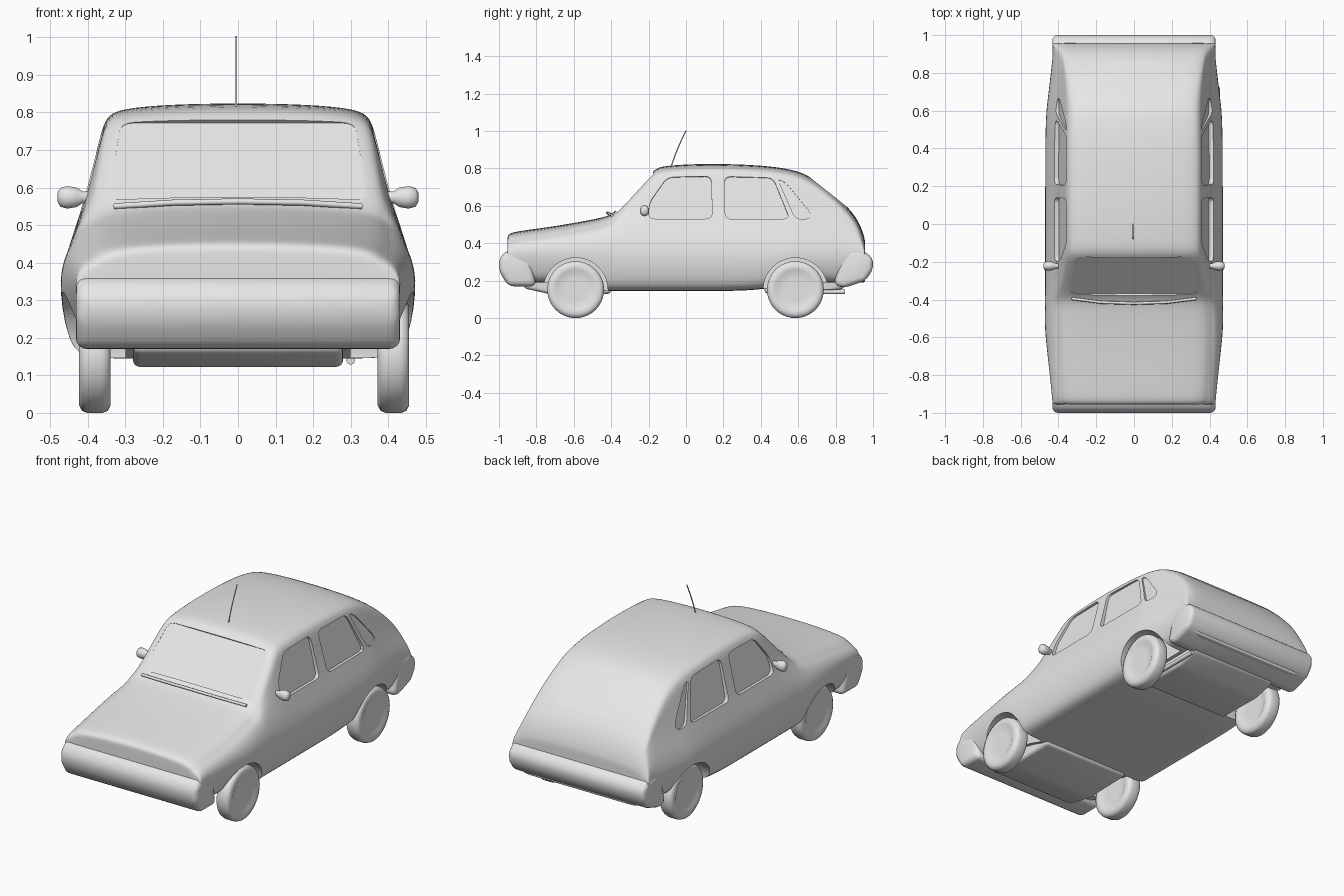
import bpy, bmesh, math
from mathutils import Vector

if "Cube" in bpy.data.objects:
    bpy.data.objects.remove(bpy.data.objects["Cube"], do_unlink=True)

grey = bpy.data.materials.new("light_grey")
grey.use_nodes = True
grey.diffuse_color = (0.8, 0.8, 0.8, 1)
grey.node_tree.nodes["Principled BSDF"].inputs["Base Color"].default_value = (0.8, 0.8, 0.8, 1)


def add_object(name, data):
    obj = bpy.data.objects.new(name, data)
    bpy.context.scene.collection.objects.link(obj)
    if not data.materials:
        data.materials.append(grey)
    return obj


def finish(name, bm):
    bmesh.ops.recalc_face_normals(bm, faces=bm.faces[:])
    mesh = bpy.data.meshes.new(name)
    bm.to_mesh(mesh)
    bm.free()
    return add_object(name, mesh)


def smooth(obj, degrees=35):
    bpy.ops.object.select_all(action='DESELECT')
    obj.select_set(True)
    bpy.context.view_layer.objects.active = obj
    bpy.ops.object.shade_smooth_by_angle(angle=math.radians(degrees))


def bake(obj):
    """Replace the mesh by its modified version."""
    graph = bpy.context.evaluated_depsgraph_get()
    mesh = bpy.data.meshes.new_from_object(obj.evaluated_get(graph))
    obj.modifiers.clear()
    obj.data = mesh


def loft(bm, rings):
    """Skin closed rings of equal size and cap both ends."""
    rows = [[bm.verts.new(p) for p in ring] for ring in rings]
    n = len(rows[0])
    for a, b in zip(rows, rows[1:]):
        for i in range(n):
            j = (i + 1) % n
            bm.faces.new((a[i], a[j], b[j], b[i]))
    return [bm.faces.new(rows[0]), bm.faces.new(rows[-1])]


def rounded(points, radius):
    out = []
    for i, p in enumerate(points):
        a, b = points[i - 1], points[(i + 1) % len(points)]
        ra = min(radius, (a - p).length * 0.45)
        rb = min(radius, (b - p).length * 0.45)
        p0, p1 = p + (a - p).normalized() * ra, p + (b - p).normalized() * rb
        for t in (0, 0.25, 0.5, 0.75, 1):
            out.append(p0 * (1 - t) ** 2 + p * 2 * t * (1 - t) + p1 * t ** 2)
    return out


def ring_x(x, y, z, ry, rz, n=32):
    """Ellipse facing along x."""
    return [Vector((x, y + ry * math.cos(a), z + rz * math.sin(a)))
            for a in (math.tau * i / n for i in range(n))]


def body_ring(y, top, edge):
    """Cross-section of the shell at y, from roof height and roof edge width."""
    wide = 0.484 - 0.12 * max(0, abs(y) - 0.55)
    low = 0.145 if abs(y) < 0.5 else 0.19
    belt = min(0.52, top - 0.07)
    mid = min(0.36, belt - 0.05)
    belt_w = wide - 0.4 * (belt - 0.36)
    rim = top - 0.04
    half = [(0.3, low), (wide - 0.065, low), (wide - 0.03, low + 0.05), (wide, mid),
            (belt_w, belt), (edge + (belt_w - edge) * 0.25, rim + (belt - rim) * 0.25),
            (edge, rim), (edge - 0.035, top - 0.015), (0.18, top - 0.003)]
    right = [Vector((x, y, z)) for x, z in half]
    left = [Vector((-x, y, z)) for x, z in reversed(half)]
    return [Vector((0, y, low))] + right + [Vector((0, y, top))] + left


# Body shell: y, roof height, roof edge half width
stations = [
    (-.955, .44, .37), (-.94, .457, .38), (-.88, .468, .385), (-.7, .492, .395),
    (-.55, .518, .395), (-.44, .54, .39), (-.4, .555, .388), (-.36, .59, .384),
    (-.2, .765, .362), (-.155, .805, .355), (-.1, .817, .353), (.1, .828, .355),
    (.4, .82, .355), (.58, .795, .35), (.66, .76, .35), (.78, .68, .36),
    (.9, .56, .375), (.94, .48, .385), (.957, .42, .385)]
bm = bmesh.new()
caps = loft(bm, [body_ring(*s) for s in stations])
bmesh.ops.recalc_face_normals(bm, faces=bm.faces[:])
bmesh.ops.inset_individual(bm, faces=caps, thickness=0.02)
body = finish("body", bm)
sub = body.modifiers.new("round", 'SUBSURF')
sub.levels = sub.render_levels = 2
bake(body)

# Cutter for window recesses and wheel arches
bm = bmesh.new()


def recess(points, normal, depth, radius=0.035):
    loop = rounded([Vector(p) for p in points], radius)
    n = Vector(normal).normalized()
    loft(bm, [[p - n * depth for p in loop], [p + n * 0.08 for p in loop]])


recess([(-.345, -.378, .575), (.345, -.378, .575), (.312, -.182, .782), (-.312, -.182, .782)],
       (0, -.73, .68), 0.015)
recess([(-.345, .88, .587), (.345, .88, .587), (.3, .66, .762), (-.3, .66, .762)],
       (0, .62, .78), 0.006)
side_windows = [
    [(-.2, .53), (-.195, .62), (-.1, .755), (.135, .76), (.14, .53)],
    [(.21, .528), (.205, .758), (.465, .752), (.555, .53)],
    [(.49, .748), (.535, .725), (.67, .56), (.655, .53), (.585, .53)]]
for s in (1, -1):
    for outline in side_windows:
        recess([(s * (.418 - .22 * (z - .52)), y, z) for y, z in outline], (s, 0, .2), 0.018)
    for y in (-.59, .585):
        loft(bm, [ring_x(s * x, y, .15, .172, .172, 48) for x in (.3, .6)])
cutter = finish("cutter", bm)
cutter.hide_render = True
cut = body.modifiers.new("cut", 'BOOLEAN')
cut.operation = 'DIFFERENCE'
cut.solver = 'EXACT'
cut.object = cutter
bake(body)
bpy.data.objects.remove(cutter, do_unlink=True)
smooth(body)


# Bumpers and underfloor pans: side profiles carried across the car
def bar(name, profile, half, bevel):
    bm = bmesh.new()
    loft(bm, [[Vector((x, y, z)) for y, z in profile] for x in (-half, half)])
    bmesh.ops.bevel(bm, geom=bm.edges[:], offset=bevel, segments=4,
                    profile=0.5, affect='EDGES', clamp_overlap=True)
    smooth(finish(name, bm), 50)


bar("front_bumper", [(-.84, .37), (-.955, .365), (-1, .32), (-1, .25), (-.95, .17), (-.8, .17)], .432, .03)
bar("rear_bumper", [(.84, .37), (.95, .36), (1, .32), (1, .26), (.96, .2), (.84, .16), (.79, .18)], .432, .03)
bar("front_pan", [(-.87, .3), (-.87, .16), (-.7, .122), (-.4, .13), (-.4, .3)], .28, .02)
bar("rear_pan", [(.85, .3), (.85, .16), (.7, .125), (.42, .13), (.42, .3)], .28, .02)

# Wheels: radius and offset from the wheel centre
tread = [(.06, .034), (.095, .034), (.11, .041), (.132, .042), (.147, .034), (.152, .02)]
tread = tread + [(r, -x) for r, x in reversed(tread)]
for end, y in (("front", -.59), ("rear", .585)):
    for side, x in (("left", .414), ("right", -.381)):
        bm = bmesh.new()
        loft(bm, [ring_x(x + dx, y, .152, r, r, 40) for r, dx in tread])
        smooth(finish(f"{end}_{side}_wheel", bm), 50)

# Door mirrors
for side, s in (("left", 1), ("right", -1)):
    bm = bmesh.new()
    shape = [(.37, .012, .014), (.415, .014, .016), (.43, .022, .026),
             (.455, .025, .03), (.473, .021, .025), (.48, .01, .013)]
    loft(bm, [ring_x(s * x, -.222, .574, ry, rz, 16) for x, ry, rz in shape])
    smooth(finish(f"{side}_mirror", bm), 60)


# Thin rods: aerial, wipers, tailpipe
def rod(name, points, radius):
    curve = bpy.data.curves.new(name, 'CURVE')
    curve.dimensions = '3D'
    curve.bevel_depth = radius
    curve.bevel_resolution = 2
    curve.use_fill_caps = True
    line = curve.splines.new('POLY')
    line.points.add(len(points) - 1)
    for p, co in zip(line.points, points):
        p.co = (*co, 1)
    add_object(name, curve)


rod("aerial", [(-.005, -.08, .81), (-.005, -.055, .88), (-.005, -.03, .94), (-.005, 0, 1.003)], .003)
rod("cowl_lip", [(-.33, -.395, .55), (-.17, -.415, .56), (0, -.42, .563), (.17, -.415, .56), (.33, -.395, .55)], .008)
rod("tailpipe", [(.3, .45, .14), (.3, .85, .14)], .012)
